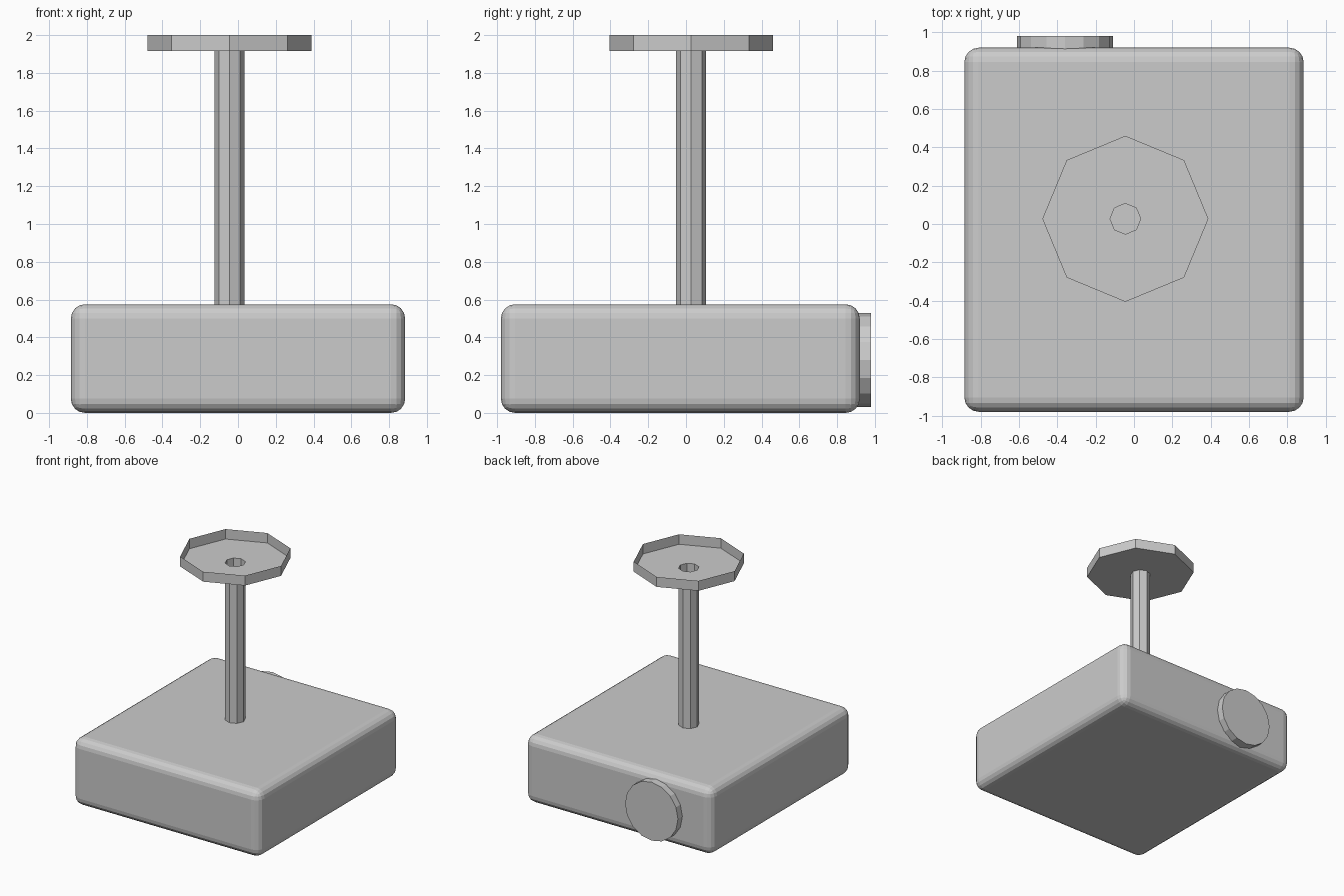
import bpy
import bmesh
from math import cos, sin, tau, pi

old = bpy.data.objects.get("Cube")
if old:
    bpy.data.objects.remove(old, do_unlink=True)

# One plain grey for everything
grey = bpy.data.materials.new("plain_grey")
grey.use_nodes = True
colour = (0.6, 0.6, 0.6, 1)
grey.diffuse_color = colour
grey.node_tree.nodes["Principled BSDF"].inputs["Base Color"].default_value = colour


def finish(bm, name):
    bm.normal_update()
    mesh = bpy.data.meshes.new(name)
    bm.to_mesh(mesh)
    bm.free()
    mesh.materials.append(grey)
    obj = bpy.data.objects.new(name, mesh)
    bpy.context.collection.objects.link(obj)
    return obj


# Rounded box body
bm = bmesh.new()
bmesh.ops.create_cube(bm, size=1)
bmesh.ops.scale(bm, vec=(1.77, 1.9, 0.575), verts=bm.verts)
bmesh.ops.bevel(bm, geom=bm.edges[:], offset=0.075, segments=4,
                profile=0.5, affect='EDGES')
body = finish(bm, "body")
body.location = (0, -0.03, 0.2875)

# Round lens disc on the back
bm = bmesh.new()
bmesh.ops.create_cone(bm, cap_ends=True, segments=16,
                      radius1=0.25, radius2=0.25, depth=0.08)
lens = finish(bm, "lens")
lens.location = (-0.36, 0.94, 0.28)
lens.rotation_euler = (pi / 2, 0, 0)

# Hollow pole opening into a shallow eight-sided ceiling pan
sides = 8
profile = [(0.08, 0.56), (0.08, 1.915), (0.433, 1.915), (0.433, 2.0)]
bm = bmesh.new()
rings = [[bm.verts.new((r * cos(tau * i / sides), r * sin(tau * i / sides), z))
          for i in range(sides)] for r, z in profile]
for low, high in zip(rings, rings[1:]):
    for i in range(sides):
        j = (i + 1) % sides
        bm.faces.new((low[i], low[j], high[j], high[i]))
mount = finish(bm, "ceiling_mount")
mount.location = (-0.045, 0.027, 0)
